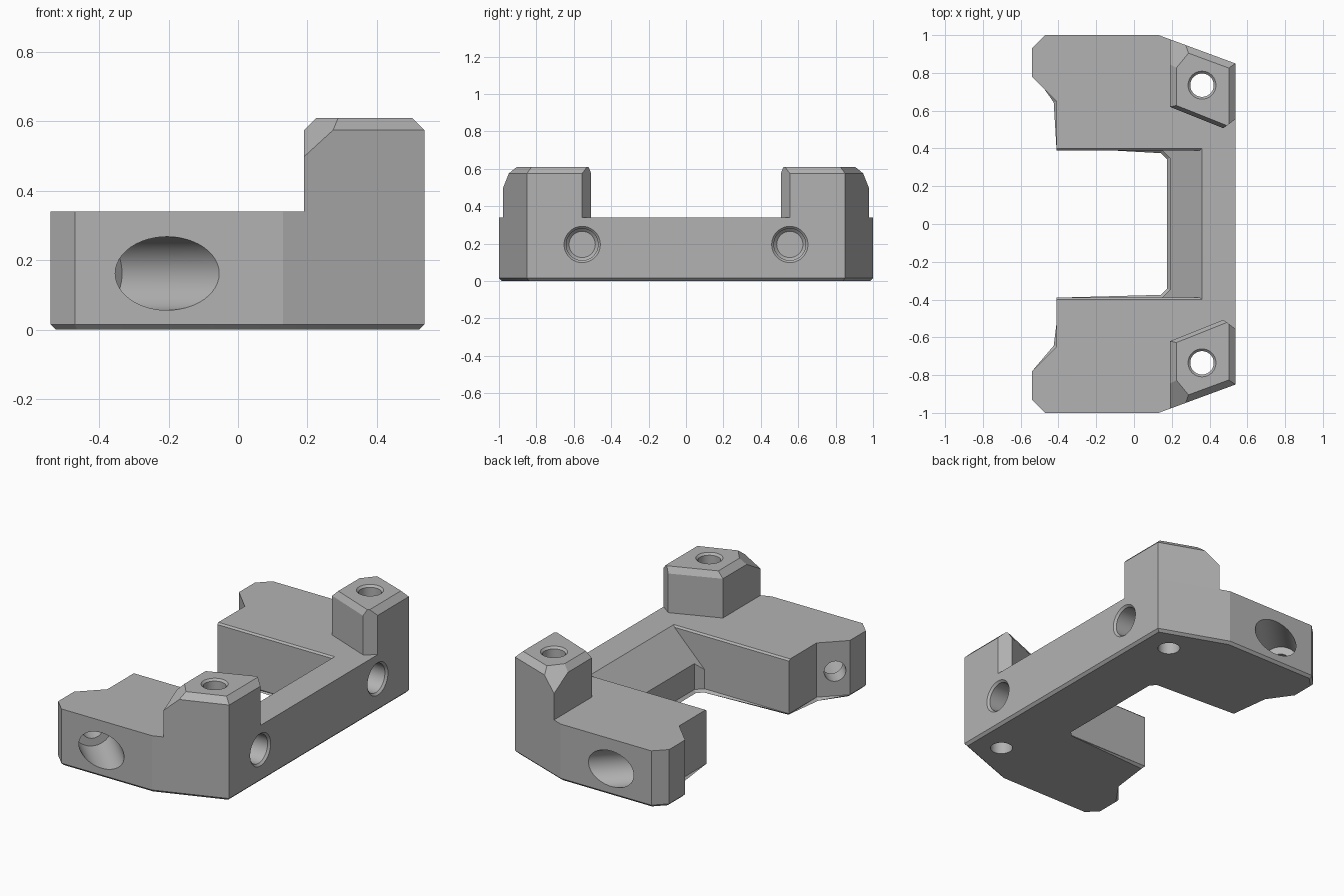
import bpy, bmesh, math
from mathutils import Vector

if "Cube" in bpy.data.objects:
    bpy.data.objects.remove(bpy.data.objects["Cube"], do_unlink=True)

grey = bpy.data.materials.new("plain grey")
grey.use_nodes = True
COLOUR = (0.45, 0.45, 0.45, 1)
grey.diffuse_color = COLOUR
grey.node_tree.nodes["Principled BSDF"].inputs["Base Color"].default_value = COLOUR

TOP, POST_TOP, EDGE = 0.34, 0.61, 0.575


def add_object(name, bm):
    bmesh.ops.recalc_face_normals(bm, faces=bm.faces)
    mesh = bpy.data.meshes.new(name)
    bm.to_mesh(mesh)
    bm.free()
    obj = bpy.data.objects.new(name, mesh)
    bpy.context.collection.objects.link(obj)
    return obj


def loft(rings):
    """Closed solid through rings of equal point count."""
    bm = bmesh.new()
    loops = [[bm.verts.new(p) for p in ring] for ring in rings]
    for a, b in zip(loops, loops[1:]):
        for i in range(len(a)):
            j = (i + 1) % len(a)
            bm.faces.new((a[i], a[j], b[j], b[i]))
    bm.faces.new(loops[0])
    bm.faces.new(loops[-1])
    return bm


def prism(outline, z0, z1):
    return loft([[(x, y, z) for x, y in outline] for z in (z0, z1)])


def bore(name, origin, axis, profile, sides=48):
    """Turned cutter: profile is (radius, distance along axis)."""
    turn = Vector(axis).to_track_quat('Z', 'Y')
    angles = [2 * math.pi * i / sides for i in range(sides)]
    rings = [[Vector(origin) + turn @ Vector((r * math.cos(a), r * math.sin(a), d))
              for a in angles] for r, d in profile]
    return add_object(name, loft(rings))


def finish(obj, cutters):
    for cutter in cutters:
        mod = obj.modifiers.new("cut", 'BOOLEAN')
        mod.operation, mod.solver, mod.object = 'DIFFERENCE', 'EXACT', cutter
    bpy.ops.object.select_all(action='DESELECT')
    bpy.context.view_layer.objects.active = obj
    obj.select_set(True)
    for mod in list(obj.modifiers):
        bpy.ops.object.modifier_apply(modifier=mod.name)
    obj.data.materials.clear()
    obj.data.materials.append(grey)
    bpy.ops.object.shade_smooth_by_angle(angle=math.radians(20))


# U-shaped body with a chamfered underside
half = [(0.19, 0.35), (0.15, 0.39), (-0.41, 0.39), (-0.41, 0.65), (-0.54, 0.78),
        (-0.54, 0.93), (-0.47, 1.0), (0.13, 1.0), (0.537, 0.85)]
bm = prism(half + [(x, -y) for x, y in reversed(half)], 0, TOP)
under = [e for e in bm.edges if all(v.co.z < 0.001 for v in e.verts)]
bmesh.ops.bevel(bm, geom=under, offset=0.015, segments=1, affect='EDGES')
body = add_object("body", bm)

# Sloped pocket wall, flaring at the top into thin edge chamfers
pocket = add_object("pocket_cutter", loft([
    [(-0.7, -y, z), (x, -y, z), (x, y, z), (-0.7, y, z)]
    for x, y, z in ((0.10, 0.39, 0.08), (0.35, 0.39, 0.33), (0.42, 0.46, 0.40))]))
body_cutters, posts = [pocket], []

for side, name in ((1, "back"), (-1, "front")):
    # Post with chamfered top edges and one clipped corner
    outline = [(0.19, 0.62), (0.473, 0.507), (0.537, 0.555), (0.537, 0.85), (0.19, 0.978)]
    bm = prism(outline, TOP, POST_TOP)
    cuts = [((0.537, 0.7, EDGE), (1, 0, 1)),
            ((0.19, 0.7, EDGE), (-1, 0, 1)),
            ((0.537, 0.85, EDGE), (0.346, 0.938, 1)),
            ((0.19, 0.62, EDGE), (-0.37, -0.93, 0.57)),
            ((0.19, 0.98, 0.497), (-0.8, 0.66, 1.14))]
    for point, normal in cuts:
        bmesh.ops.bisect_plane(bm, geom=bm.verts[:] + bm.edges[:] + bm.faces[:],
                               plane_co=point, plane_no=normal, clear_outer=True)
        bmesh.ops.holes_fill(bm, edges=[e for e in bm.edges if e.is_boundary])
    for v in bm.verts:
        v.co.y *= side
    post = add_object(name + "_post", bm)

    # Vertical screw hole through post and body
    screw = bore("screw_cutter", (0.36, side * 0.735, POST_TOP), (0, 0, -1),
                 [(0.084, -0.01), (0.062, 0.012), (0.062, 0.8)])
    # Blind socket in the long side
    socket = bore("socket_cutter", (0.537, side * 0.555, 0.195), (-1, 0, 0),
                  [(0.107, -0.01), (0.085, 0.012), (0.085, 0.26), (0.07, 0.275)])
    # Diagonal counterbored hole
    diagonal = bore("diagonal_cutter", (-0.204, side, 0.162), (-1, -side, 0),
                    [(0.106, -0.3), (0.106, 0.29), (0.06, 0.29), (0.06, 0.55)])
    body_cutters += [screw, socket, diagonal]
    posts.append((post, screw))

for post, screw in posts:
    finish(post, [screw])
finish(body, body_cutters)
for cutter in body_cutters:
    bpy.data.objects.remove(cutter, do_unlink=True)
